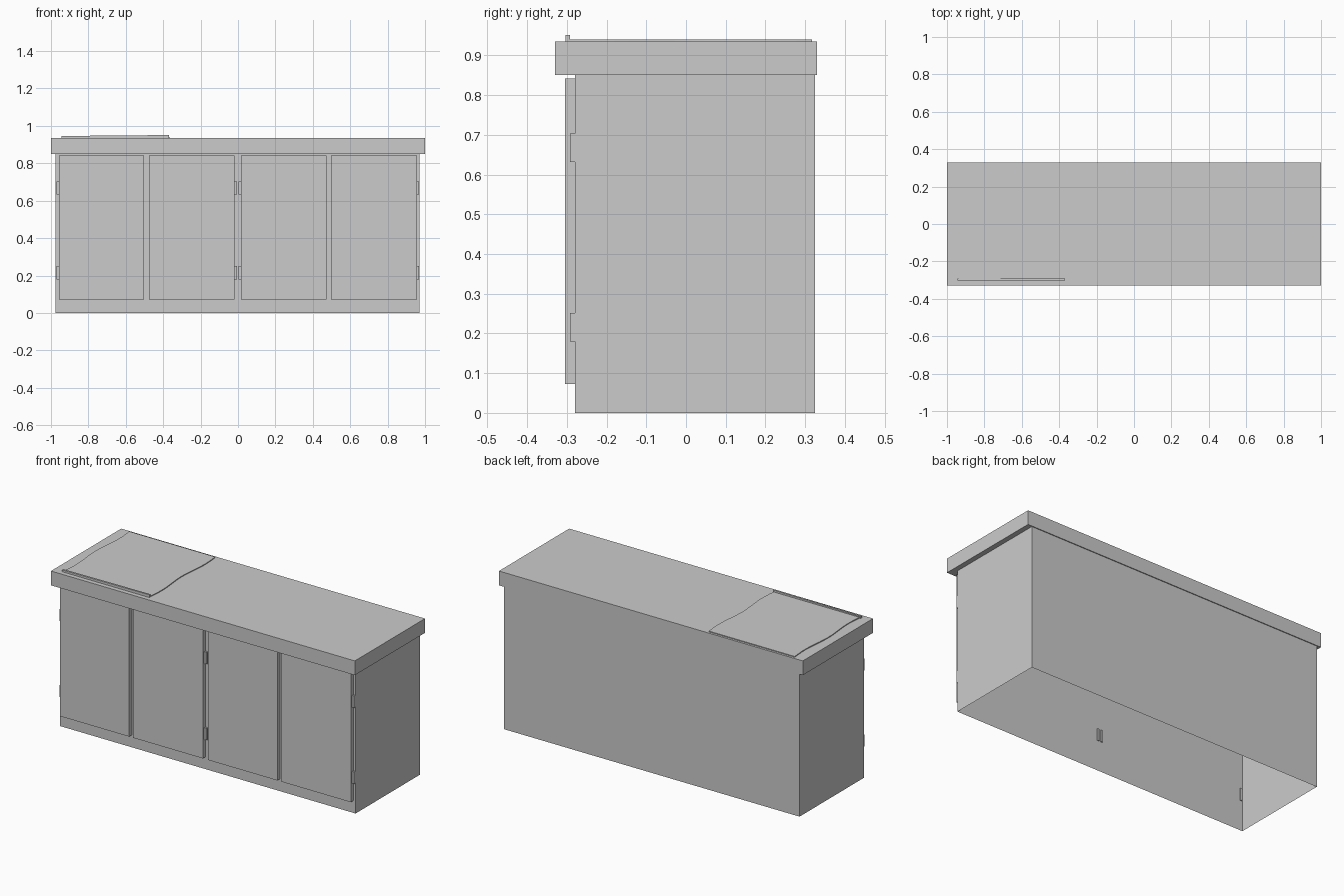
import bpy, bmesh, math

if "Cube" in bpy.data.objects:
    bpy.data.objects.remove(bpy.data.objects["Cube"])


def finish(bm, name):
    bmesh.ops.recalc_face_normals(bm, faces=bm.faces)
    me = bpy.data.meshes.new(name)
    bm.to_mesh(me)
    bm.free()
    ob = bpy.data.objects.new(name, me)
    bpy.context.collection.objects.link(ob)
    return ob


def box(name, x, y, z, open_bottom=False, open_top=False):
    bm = bmesh.new()
    bmesh.ops.create_cube(bm, size=1)
    for v in bm.verts:
        v.co = [r[0] + (c + 0.5) * (r[1] - r[0]) for c, r in zip(v.co, (x, y, z))]
    mid = (z[0] + z[1]) / 2
    ends = [f for f in bm.faces if abs(f.normal.z) > 0.5]
    drop = [f for f in ends
            if (open_bottom and f.calc_center_median().z < mid)
            or (open_top and f.calc_center_median().z > mid)]
    if drop:
        bmesh.ops.delete(bm, geom=drop, context='FACES_ONLY')
    return finish(bm, name)


# Hollow carcass, open underneath, closed above by the worktop
box("cabinet_body", (-0.975, 0.97), (-0.28, 0.325), (0, 0.85), True, True)
box("worktop", (-1, 1), (-0.33, 0.33), (0.85, 0.935))

# Four doors
doors = [(-0.957, -0.503), (-0.477, -0.018), (0.016, 0.472), (0.498, 0.956)]
for i, x in enumerate(doors):
    box(f"door_{i + 1}", x, (-0.305, -0.28), (0.073, 0.842))

# Two hinges on the hinge side of each door
for i, x in enumerate([(-0.97, -0.957), (-0.018, -0.006), (0.004, 0.016), (0.956, 0.968)]):
    for part, z in (("lower", 0.18), ("upper", 0.632)):
        box(f"{part}_hinge_{i + 1}", x, (-0.292, -0.274), (z, z + 0.071))

# Thin mat with gently wavy sides
bm = bmesh.new()
rows = 16
ring = []
for i in range(rows + 1):
    t = i / rows
    wave = 0.007 * math.sin(t * math.pi * 3)
    y = -0.295 + 0.612 * t
    ring.append([bm.verts.new((x + wave, y, z)) for x, z in
                 ((-0.938, 0.9345), (-0.372, 0.9345), (-0.372, 0.940), (-0.938, 0.940))])
for a, b in zip(ring, ring[1:]):
    for k in range(4):
        bm.faces.new((a[k], a[(k + 1) % 4], b[(k + 1) % 4], b[k]))
bm.faces.new(ring[0])
bm.faces.new(ring[-1])
finish(bm, "counter_mat")

# Raised front lip of the mat, slightly higher to the right
lip = box("mat_front_lip", (-0.945, -0.37), (-0.303, -0.292), (0.9345, 0.946))
for v in lip.data.vertices:
    if v.co.z > 0.94 and v.co.x > -0.5:
        v.co.z = 0.951
